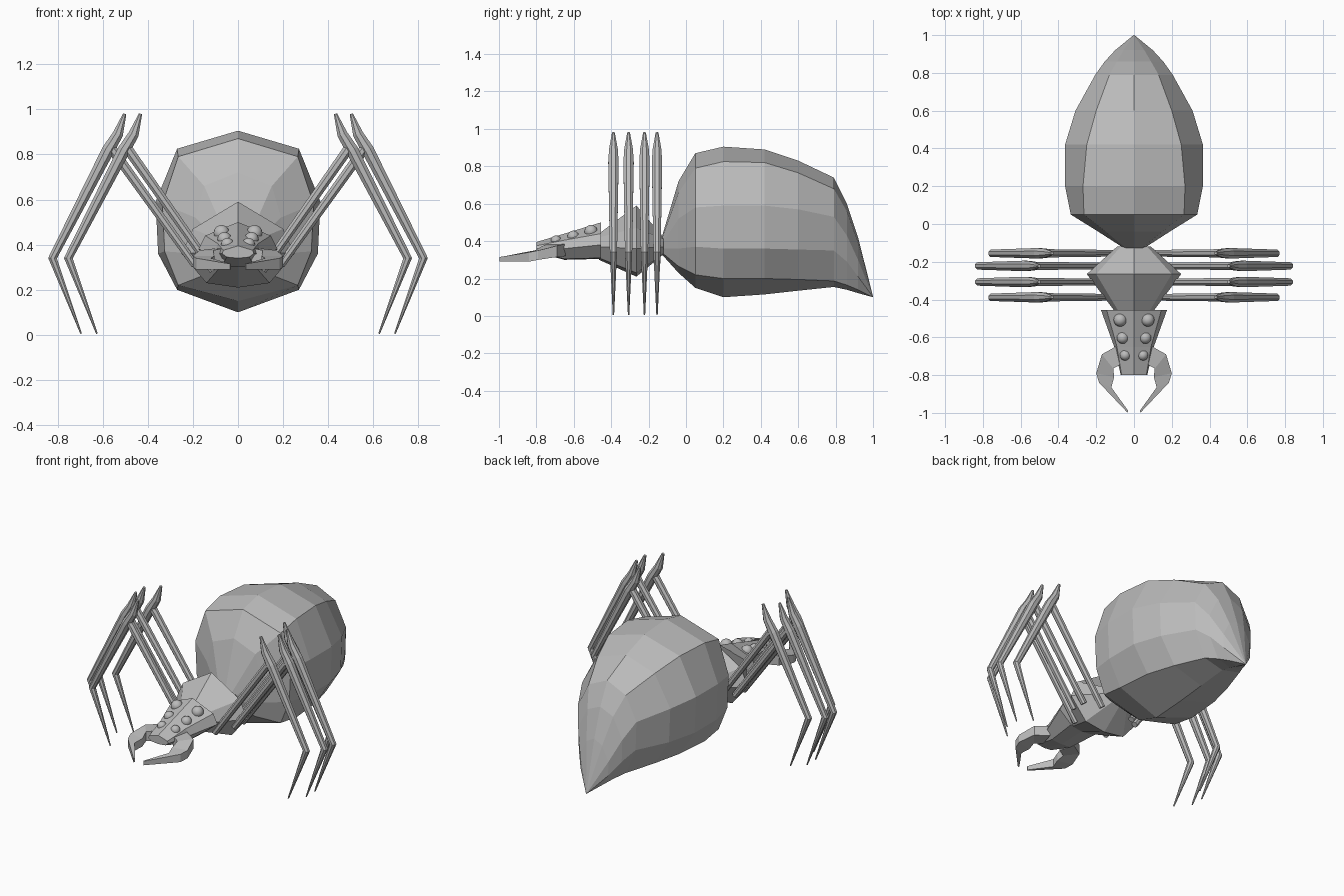
import bpy, bmesh, math
from mathutils import Vector

if "Cube" in bpy.data.objects:
    bpy.data.objects.remove(bpy.data.objects["Cube"])

grey = bpy.data.materials.new("stone grey")
grey.diffuse_color = (0.5, 0.5, 0.5, 1)
grey.use_nodes = True
grey.node_tree.nodes["Principled BSDF"].inputs["Base Color"].default_value = grey.diffuse_color


def finish(bm, name):
    bmesh.ops.remove_doubles(bm, verts=bm.verts, dist=1e-5)
    bmesh.ops.recalc_face_normals(bm, faces=bm.faces)
    me = bpy.data.meshes.new(name)
    bm.to_mesh(me)
    bm.free()
    me.materials.append(grey)
    ob = bpy.data.objects.new(name, me)
    bpy.context.collection.objects.link(ob)
    return ob


def loft(name, rings):
    """Skin a list of equal-length point rings and cap both ends."""
    bm = bmesh.new()
    vs = [[bm.verts.new(p) for p in r] for r in rings]
    n = len(vs[0])
    for a, b in zip(vs, vs[1:]):
        for i in range(n):
            j = (i + 1) % n
            bm.faces.new((a[i], a[j], b[j], b[i]))
    bm.faces.new(vs[0])
    bm.faces.new(vs[-1][::-1])
    return finish(bm, name)


def mirrored(half, y):
    """Close a top-to-bottom half outline, mirrored across x = 0."""
    left = [(-x, z) for x, z in half[1:-1]][::-1]
    return [(x, y, z) for x, z in half + left]


def tube(name, pts, radii, sides=8):
    """Tapered limb in a plane of constant y."""
    pts = [Vector(p) for p in pts]
    rings = []
    for i, p in enumerate(pts):
        d0 = (p - pts[i - 1]).normalized() if i else (pts[1] - p).normalized()
        d1 = (pts[i + 1] - p).normalized() if i < len(pts) - 1 else d0
        u = (d0 + d1).normalized().cross(Vector((0, 1, 0)))
        ring = []
        for k in range(sides):
            a = math.tau * (k + 0.5) / sides
            ring.append(p + radii[i] * (u * math.cos(a) + Vector((0, 1, 0)) * math.sin(a)))
        rings.append(ring)
    return loft(name, rings)


# Abdomen: ten-sided sections (y, half width, shoulder width, five to six heights)
sections = [
    (-0.13, .05, .04, .42, .41, .385, .36, .34, .33),
    (-0.04, .19, .15, .72, .66, .52, .36, .265, .23),
    (0.05, .335, .265, .87, .79, .58, .37, .22, .15),
    (0.20, .365, .27, .905, .825, .59, .36, .20, .10),
    (0.42, .365, .25, .89, .82, .59, .36, .20, .115),
    (0.60, .31, .20, .83, .765, .57, .355, .195, .135),
    (0.79, .205, .13, .74, .68, .53, .35, .187, .155),
    (0.86, .155, .09, .60, .56, .43, .29, .165, .14),
    (0.92, .10, .055, .42, .39, .30, .21, .14, .122),
    (1.00, .002, .001, .104, .1035, .1025, .1015, .1005, .10),
]
loft("abdomen", [mirrored([(0, a), (s, b), (w, c), (w * .97, d), (s, e), (0, f)], y)
                 for y, w, s, a, b, c, d, e, f in sections])

# Thorax: faceted double cone
loft("thorax", [
    mirrored([(0, .42), (.07, .41), (.09, .37), (.05, .335), (0, .33)], -.12),
    mirrored([(0, .59), (.20, .47), (.25, .36), (.14, .23), (0, .21)], -.265),
    mirrored([(0, .44), (.08, .42), (.10, .37), (.07, .31), (0, .30)], -.465),
])

# Head: ridged wedge narrowing towards the jaws
loft("head", [
    mirrored([(0, .50), (.145, .44), (.175, .38), (.09, .31), (0, .305)], -.455),
    mirrored([(0, .44), (.09, .405), (.105, .36), (.07, .305), (0, .30)], -.65),
    mirrored([(0, .395), (.065, .375), (.07, .36), (.05, .345), (0, .34)], -.80),
])

# Jaws, eyes and legs on both sides
for s, side in ((1, "right"), (-1, "left")):
    # outer x, y, inner x, y, bottom, top
    jaw = [(.09, -.645, .06, -.74, .32, .385), (.17, -.69, .11, -.765, .315, .375),
           (.20, -.79, .105, -.81, .30, .35), (.185, -.84, .12, -.865, .29, .34),
           (.035, -.998, .03, -.99, .29, .315)]
    loft(side + "_jaw", [[(s * ox, oy, lo), (s * ox, oy, hi), (s * ix, iy, hi), (s * ix, iy, lo)]
                         for ox, oy, ix, iy, lo, hi in jaw])

    eyes = [(.073, -.508, .452, .035), (.06, -.603, .425, .031), (.047, -.695, .402, .028)]
    for i, (x, y, z, r) in enumerate(eyes):
        bm = bmesh.new()
        bmesh.ops.create_uvsphere(bm, u_segments=16, v_segments=10, radius=r)
        bmesh.ops.translate(bm, verts=bm.verts, vec=(s * x, y, z))
        for f in bm.faces:
            f.smooth = True
        finish(bm, f"{side}_eye_{i + 1}")

    # Outer pair of legs stands slightly closer in than the middle pair
    for i, (y, dx, root) in enumerate(((-.388, 0, .11), (-.307, .07, .19),
                                       (-.222, .07, .19), (-.155, 0, .11))):
        tube(f"{side}_upper_leg_{i + 1}",
             [(s * root, y, .31 if dx else .285), (s * (.50 + dx), y, .84)], [.019, .024])
        tube(f"{side}_lower_leg_{i + 1}",
             [(s * (x + dx), y, z) for x, z in
              ((.432, .98), (.462, .89), (.505, .82), (.752, .34), (.625, .005))],
             [.008, .025, .030, .021, .004])
